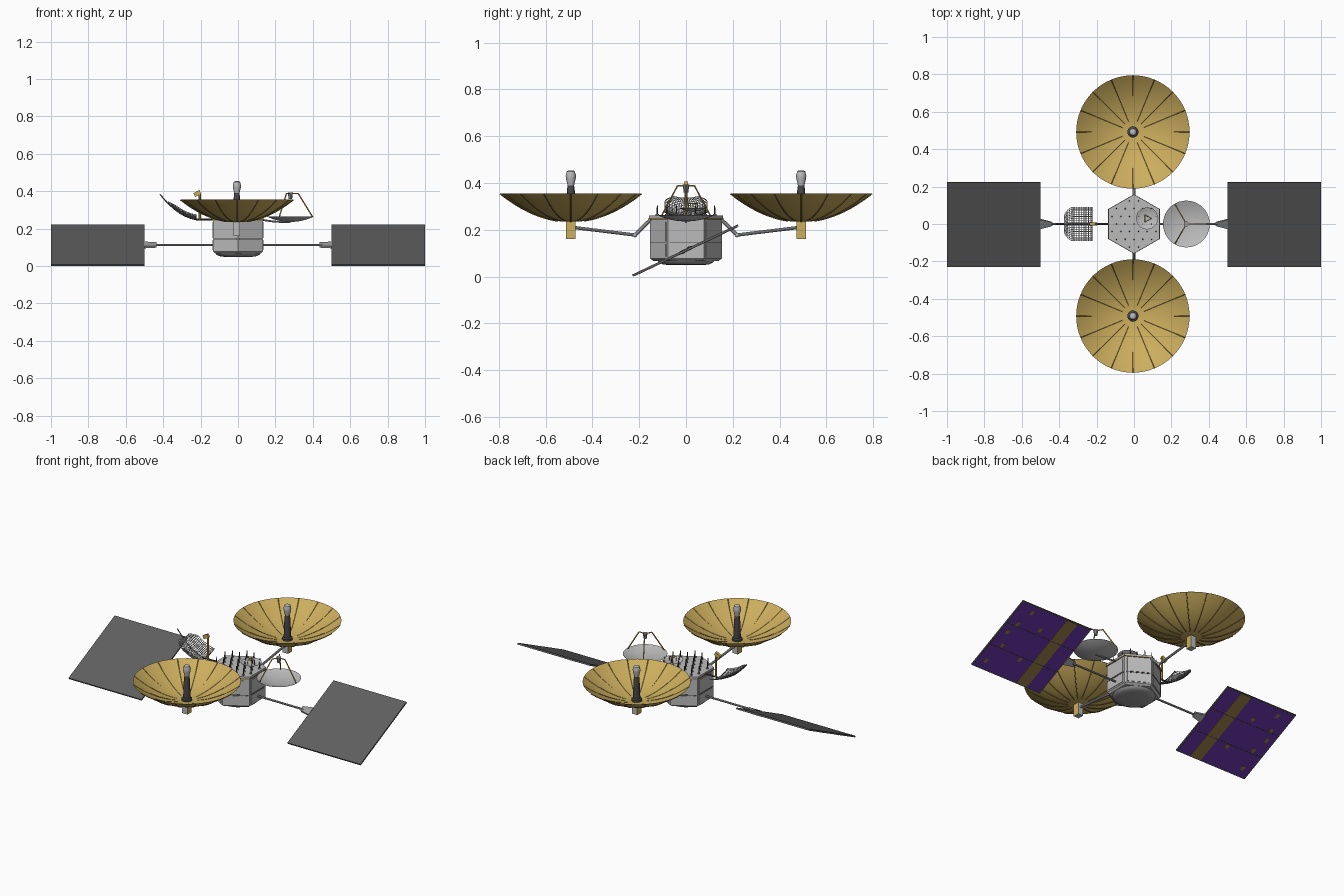
import bpy, bmesh, math
from math import pi, sin, cos, radians
from mathutils import Vector, Matrix

cube = bpy.data.objects.get("Cube")
if cube:
    bpy.data.objects.remove(cube, do_unlink=True)


def material(name, r, g, b):
    m = bpy.data.materials.new(name)
    m.use_nodes = True
    m.diffuse_color = (r, g, b, 1)
    m.node_tree.nodes["Principled BSDF"].inputs["Base Color"].default_value = (r, g, b, 1)
    return m


GOLD = material("gold", .60, .42, .11)
BRONZE = material("dark gold", .27, .18, .05)
SILVER = material("light grey", .50, .50, .50)
GREY = material("mid grey", .33, .33, .33)
DARK = material("dark grey", .06, .06, .065)
PANEL = material("panel grey", .115, .115, .115)
PURPLE = material("solar purple", .12, .03, .36)


def make(name, bm, *mats, smooth=False):
    bmesh.ops.recalc_face_normals(bm, faces=bm.faces)
    me = bpy.data.meshes.new(name)
    bm.to_mesh(me)
    bm.free()
    ob = bpy.data.objects.new(name, me)
    bpy.context.collection.objects.link(ob)
    for m in mats:
        me.materials.append(m)
    if smooth:
        bpy.ops.object.select_all(action='DESELECT')
        ob.select_set(True)
        bpy.context.view_layer.objects.active = ob
        bpy.ops.object.shade_smooth_by_angle(angle=radians(35))
    return ob


def add_box(bm, loc, size, rot=Matrix()):
    m = Matrix.Translation(loc) @ rot @ Matrix.Diagonal((*size, 1))
    return bmesh.ops.create_cube(bm, size=1, matrix=m)["verts"]


def add_rod(bm, a, b, r, r2=None, sides=8):
    a, b = Vector(a), Vector(b)
    d = b - a
    m = Matrix.Translation((a + b) / 2) @ d.to_track_quat('Z', 'Y').to_matrix().to_4x4()
    bmesh.ops.create_cone(bm, cap_ends=True, segments=sides, radius1=r,
                          radius2=r if r2 is None else r2, depth=d.length, matrix=m)


def add_path(bm, points, r, sides=6):
    for a, b in zip(points, points[1:]):
        add_rod(bm, a, b, r, sides=sides)


def add_lathe(bm, profile, loc, sides=48, turn=0):
    """Revolve (radius, height) points about z; end rings are capped."""
    rings = [[bm.verts.new((loc[0] + r * cos(2 * pi * i / sides + turn),
                            loc[1] + r * sin(2 * pi * i / sides + turn), loc[2] + z))
              for i in range(sides)] for r, z in profile]
    for lo, hi in zip(rings, rings[1:]):
        for i in range(sides):
            j = (i + 1) % sides
            bm.faces.new((lo[i], lo[j], hi[j], hi[i]))
    bm.faces.new(rings[0])
    bm.faces.new(rings[-1])


def bowl(radius, depth, thick, steps=10):
    """Closed section of a shallow bowl, outside then inside."""
    rs = [radius * (.02 + .98 * i / steps) for i in range(steps + 1)]
    shape = [(r, depth * (r / radius) ** 2) for r in rs]
    return shape + [(r, z + thick * (1 - .9 * r / radius)) for r, z in reversed(shape)]


# Hexagonal body with a rounded belly and a deck
bm = bmesh.new()
add_lathe(bm, [(.14, .068), (.154, .078), (.154, .25)], (0, 0, 0), 6, pi / 2)
make("body", bm, SILVER)
bm = bmesh.new()
add_lathe(bm, [(.07, .049), (.1, .053), (.116, .061), (.122, .072)], (0, 0, 0), 36)
make("belly_dome", bm, GREY, smooth=True)
bm = bmesh.new()
add_lathe(bm, [(.158, .25), (.158, .261)], (0, 0, 0), 6, pi / 2)
make("deck", bm, SILVER)
bm = bmesh.new()
add_lathe(bm, [(.157, .245), (.1595, .245), (.1595, .251), (.157, .251)], (0, 0, 0), 6, pi / 2)
make("deck_trim", bm, BRONZE)

# Access plates and seams on the six walls
plates, seams = bmesh.new(), bmesh.new()
for k in range(6):
    rot = Matrix.Rotation(k * pi / 3, 4, 'Z')
    wall = .154 * cos(pi / 6)
    for z, h in ((.113, .055), (.192, .085)):
        add_box(plates, rot @ Vector((wall, 0, z)), (.006, .125, h), rot)
    add_box(seams, rot @ Vector((wall, 0, .145)), (.003, .14, .004), rot)
make("wall_plates", plates, SILVER)
make("wall_seams", seams, DARK)

# Field of short deck antennas
pins, feet = bmesh.new(), bmesh.new()
step = .047
for row in range(-3, 4):
    for col in range(-3, 4):
        x, y = (col + .5 * (row % 2)) * step, row * step * .87
        if max(abs(x), abs(x) / 2 + abs(y) * .866) < .125:
            add_rod(pins, (x, y, .26), (x, y, .305), .0035, .002, 6)
            add_rod(feet, (x, y, .26), (x, y, .267), .007)
make("deck_antennas", pins, DARK)
make("antenna_feet", feet, GREY)

# Small cup antenna on the deck
cx, cy = .07, .03
bm = bmesh.new()
add_lathe(bm, bowl(.06, .016, .004, 5), (cx, cy, .278), 12)
add_rod(bm, (cx, cy, .255), (cx, cy, .28), .008)
make("deck_dish", bm, SILVER, smooth=True)
bm = bmesh.new()
tips = [Vector((cx + .022 * cos(a), cy + .022 * sin(a), .312)) for a in (0, 2 * pi / 3, 4 * pi / 3)]
add_path(bm, tips + tips[:1], .0025)
for p in tips:
    add_rod(bm, p, (p.x, p.y, .28), .0025)
make("deck_dish_feed", bm, GOLD)

# Two large ribbed dishes, front and back
DX, DY, DR, DZ, DEPTH = -.006, .492, .303, .234, .121
for name, s in (("front", -1), ("back", 1)):
    y = s * DY
    bm = bmesh.new()
    add_lathe(bm, bowl(DR, DEPTH, .004, 14), (DX, y, DZ), 64)
    make(name + "_large_dish", bm, GOLD, smooth=True)

    ribs, lines = bmesh.new(), bmesh.new()
    for k in range(16):
        a = k * pi / 8
        arc = [Vector((DX + r * cos(a), y + r * sin(a), DZ + DEPTH * (r / DR) ** 2))
               for r in (DR * (.2 + .1 * i) for i in range(9))]
        add_path(ribs, [p - Vector((0, 0, .001)) for p in arc], .0028, 5)
        if k % 4:
            add_path(lines, [p + Vector((0, 0, .0035)) for p in arc[:6]], .0011, 4)
    make(name + "_dish_ribs", ribs, BRONZE)
    make(name + "_dish_seams", lines, BRONZE)

    bm = bmesh.new()
    add_lathe(bm, [(.03, .238), (.03, .25), (.021, .255), (.017, .365), (.014, .39)], (DX, y, 0), 20)
    make(name + "_feed_shaft", bm, DARK, smooth=True)
    bm = bmesh.new()
    add_lathe(bm, [(.013, .385), (.021, .42), (.022, .432), (.017, .45), (.01, .454)], (DX, y, 0), 20)
    make(name + "_feed_horn", bm, SILVER, smooth=True)

    # Mount block: gold on its left and right sides, grey elsewhere
    bm = bmesh.new()
    add_box(bm, (DX, y, .2), (.036, .04, .08))
    bm.normal_update()
    for f in bm.faces:
        f.material_index = 1 if abs(f.normal.x) > .5 else 0
    make(name + "_dish_mount", bm, SILVER, GOLD)

    bm = bmesh.new()
    elbow = (0, s * .218, .178)
    add_rod(bm, (0, s * .145, .25), elbow, .008, sides=10)
    add_rod(bm, elbow, (DX, s * .48, .21), .007, sides=10)
    bmesh.ops.create_icosphere(bm, subdivisions=2, radius=.01, matrix=Matrix.Translation(elbow))
    make(name + "_dish_arm", bm, SILVER, smooth=True)

# Solar wings, tilted, with the cells underneath
tilt = Matrix.Rotation(radians(25.4), 4, 'X')
for name, s in (("right", -1), ("left", 1)):
    def on_wing(bm, x, v, w, sx, sv, sw):
        add_box(bm, Vector((s * x, -.003, .112)) + tilt @ Vector((0, v, w)), (sx, sv, sw), tilt)

    bm = bmesh.new()
    on_wing(bm, .75, 0, 0, .5, .5, .009)
    make(name + "_solar_wing", bm, PANEL)
    bm = bmesh.new()
    on_wing(bm, .75, 0, -.0045, .488, .488, .002)
    make(name + "_solar_cells", bm, PURPLE)
    bm = bmesh.new()
    on_wing(bm, .638, 0, -.0055, .075, .488, .002)
    for x, v in ((.78, .12), (.76, -.1), (.9, .2), (.93, .1), (.95, .03), (.92, -.06), (.94, -.19)):
        on_wing(bm, x, v, -.0055, .022, .028, .002)
    make(name + "_cell_stripes", bm, BRONZE)
    bm = bmesh.new()
    for v in (-.083, .083):
        on_wing(bm, .75, v, -.0058, .488, .004, .002)
    make(name + "_cell_seams", bm, DARK)

    # Boom and flared yoke
    bm = bmesh.new()
    add_rod(bm, (s * .12, 0, .113), (s * .45, 0, .113), .006, sides=10)
    make(name + "_wing_boom", bm, GREY, smooth=True)
    bm = bmesh.new()
    for v in add_box(bm, (s * .47, 0, .113), (.066, .056, .014), tilt):
        if abs(v.co.x) < .46:
            v.co.y *= .4
            v.co.z = .113 + (v.co.z - .113) * .8
    make(name + "_wing_yoke", bm, GREY)

# Round dish on the left side with a three-legged feed
SX = .28
bm = bmesh.new()
add_lathe(bm, bowl(.125, .028, .004), (SX, 0, .236), 40)
make("side_dish", bm, SILVER, smooth=True)
bm = bmesh.new()
add_path(bm, [(.11, 0, .25), (.19, 0, .238), (SX, 0, .234)], .005, 8)
make("side_dish_arm", bm, GREY)
bm = bmesh.new()
for k in range(3):
    c, d = cos(2 * pi * k / 3), sin(2 * pi * k / 3)
    add_path(bm, [(SX + .119 * c, .119 * d, .263), (SX + .042 * c, .042 * d, .388), (SX, 0, .388)], .0035)
make("side_dish_tripod", bm, GOLD)
bm = bmesh.new()
add_rod(bm, (SX, 0, .36), (SX, 0, .393), .01, .014, 10)
make("side_dish_feed", bm, GREY)

# Clipped mesh reflector on the right side
def reflector(x, y, lift=0):
    return Vector((x, y, .25 + lift + 2.9 * ((x + .2) ** 2 + y * y)))


bm = bmesh.new()
nx, ny = 16, 18
grid = []
for i in range(nx + 1):
    x = -.225 - .147 * i / nx
    half = .09 - .04 * max(0, (-x - .325) / .047) ** 2
    grid.append([bm.verts.new(reflector(x, half * (2 * j / ny - 1))) for j in range(ny + 1)])
for a, b in zip(grid, grid[1:]):
    for j in range(ny):
        bm.faces.new((a[j], a[j + 1], b[j + 1], b[j]))
mesh_dish = make("mesh_reflector", bm, SILVER)
wire = mesh_dish.modifiers.new("wire", 'WIREFRAME')
wire.thickness = .0036
wire.use_boundary = True

bm = bmesh.new()
add_path(bm, [reflector(-.2 - .217 * i / 8, 0, -.003) for i in range(9)], .003)
add_path(bm, [reflector(-.225, .09 * (i / 4 - 1)) for i in range(9)], .0025)
add_rod(bm, (-.11, 0, .25), (-.225, 0, .25), .005)
make("reflector_frame", bm, DARK)
bm = bmesh.new()
add_rod(bm, (-.205, 0, .25), (-.205, 0, .385), .006)
add_box(bm, (-.218, 0, .388), (.036, .016, .022), Matrix.Rotation(-.5, 4, 'Y'))
make("reflector_feed_post", bm, GOLD)
